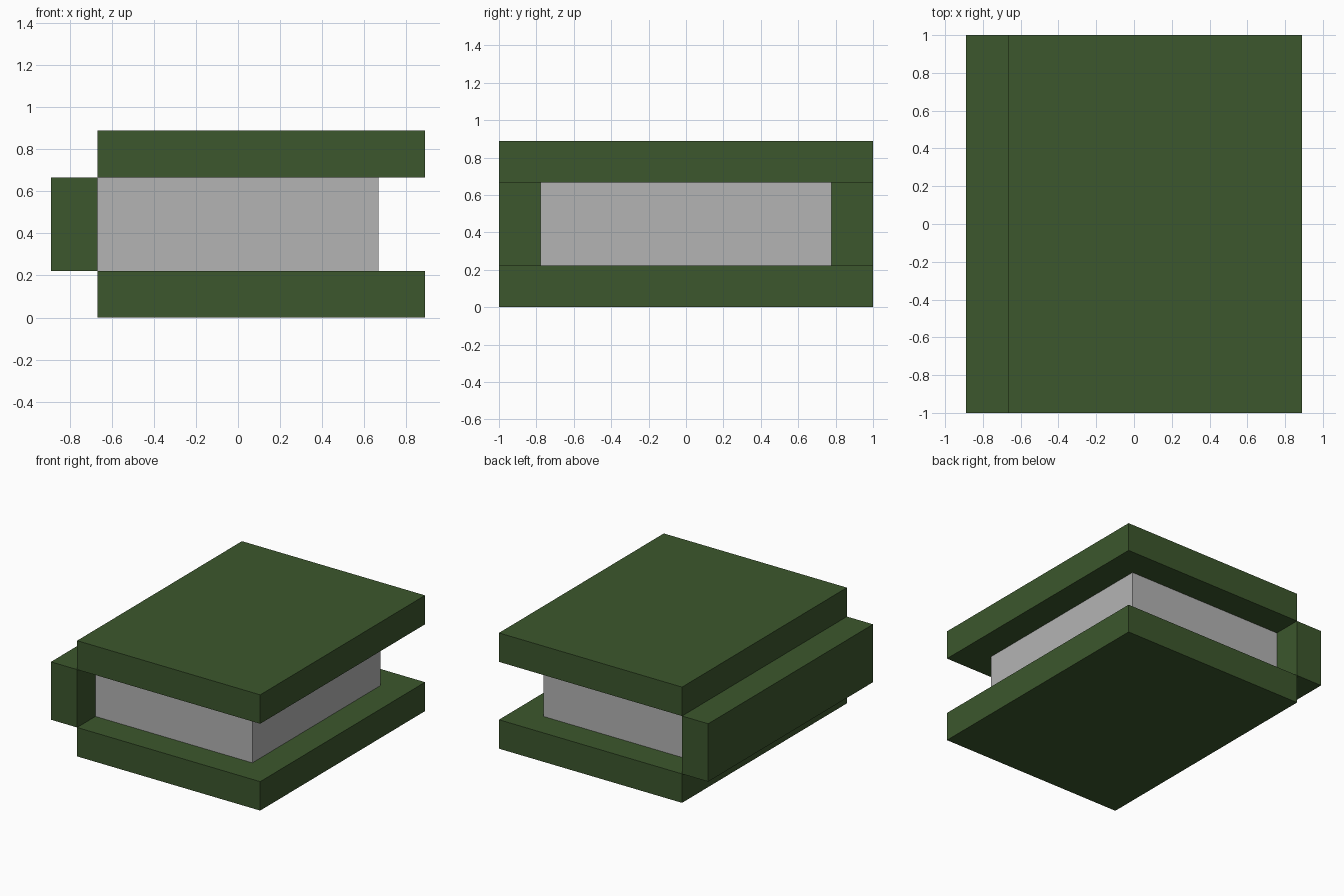
import bpy

cube = bpy.data.objects.get("Cube")
if cube:
    bpy.data.objects.remove(cube, do_unlink=True)

U = 1 / 9  # the whole book sits on a grid of ninths


def make_material(name, colour):
    mat = bpy.data.materials.new(name)
    mat.use_nodes = True
    mat.diffuse_color = colour
    bsdf = next(n for n in mat.node_tree.nodes if n.type == 'BSDF_PRINCIPLED')
    bsdf.inputs["Base Color"].default_value = colour
    bsdf.inputs["Roughness"].default_value = 0.8
    return mat


def box(name, x, y, z, mat):
    """Box from (min, max) ranges given in grid units."""
    ranges = (x, y, z)
    bpy.ops.mesh.primitive_cube_add(size=1, location=[(a + b) / 2 * U for a, b in ranges])
    obj = bpy.context.object
    obj.name = obj.data.name = name
    obj.scale = [(b - a) * U for a, b in ranges]
    bpy.ops.object.transform_apply(location=False, rotation=False, scale=True)
    obj.data.materials.append(mat)
    return obj


green = make_material("cover green", (0.045, 0.095, 0.026, 1))
grey = make_material("paper grey", (0.456, 0.456, 0.456, 1))

# Two covers, overhanging the pages
for name, z in (("bottom_cover", 0), ("top_cover", 6)):
    box(name, (-6, 8), (-9, 9), (z, z + 2), green)

# Spine, set outside the covers on the right-hand side
box("spine", (-8, -6), (-9, 9), (2, 6), green)

# Page block
box("pages", (-6, 6), (-7, 7), (2, 6), grey)
